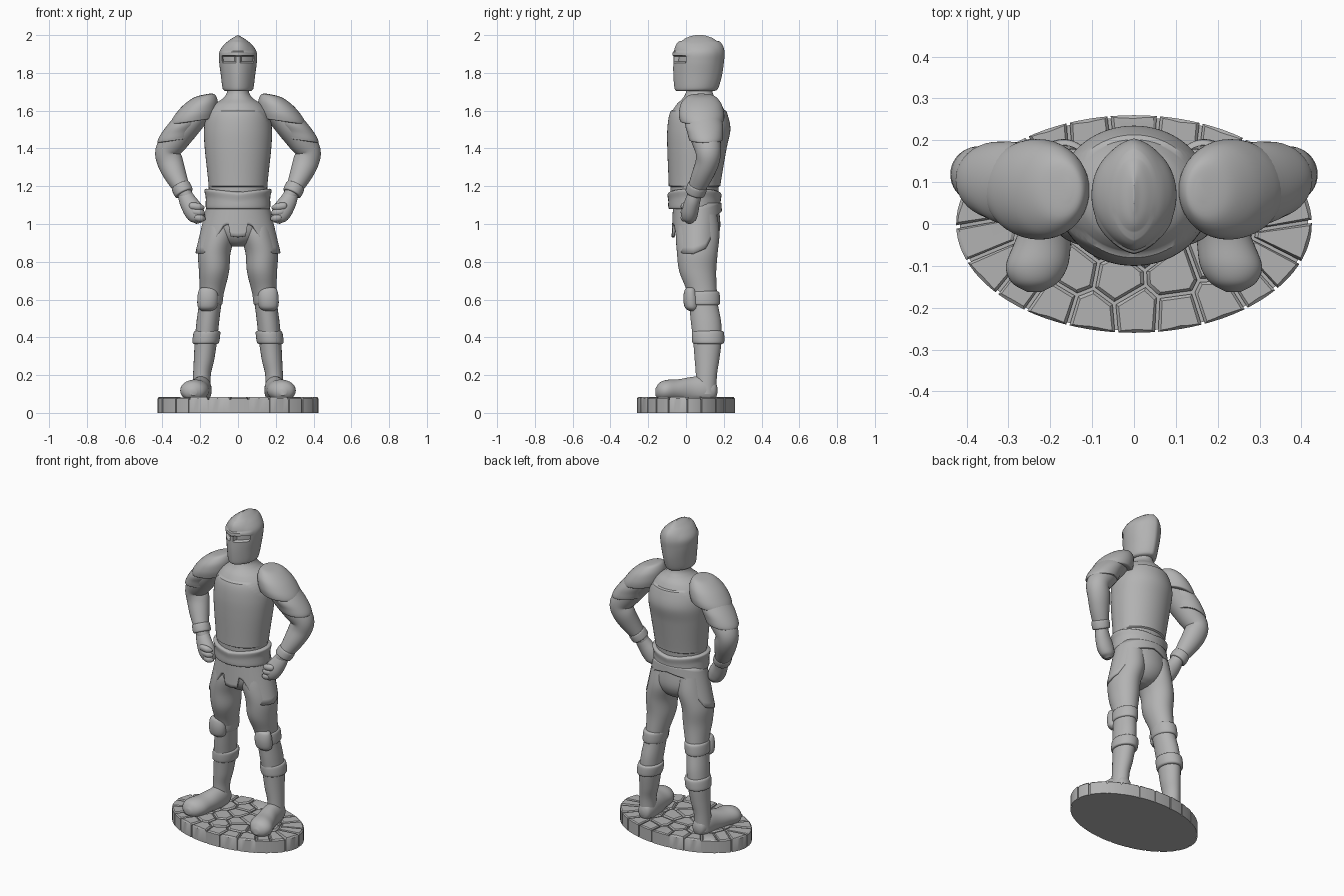
import bpy, bmesh, random
from math import sin, cos, pi
from mathutils import Vector

random.seed(4)
if "Cube" in bpy.data.objects:
    bpy.data.objects.remove(bpy.data.objects["Cube"])

grey = bpy.data.materials.new("pale_grey")
grey.use_nodes = True
grey.diffuse_color = (0.45, 0.45, 0.45, 1)
grey.node_tree.nodes["Principled BSDF"].inputs["Base Color"].default_value = grey.diffuse_color
parts = []
X, Y, Z = Vector((1, 0, 0)), Vector((0, 1, 0)), Vector((0, 0, 1))


def finish(name, bm):
    bmesh.ops.recalc_face_normals(bm, faces=bm.faces[:])
    mesh = bpy.data.meshes.new(name)
    bm.to_mesh(mesh)
    bm.free()
    mesh.materials.append(grey)
    ob = bpy.data.objects.new(name, mesh)
    bpy.context.collection.objects.link(ob)
    parts.append(ob)
    return ob


def spline(rows, steps):
    """Smooth curve through rows of numbers."""
    out = []
    for i in range(len(rows) - 1):
        p0, p1 = rows[max(i - 1, 0)], rows[i]
        p2, p3 = rows[i + 1], rows[min(i + 2, len(rows) - 1)]
        for k in range(steps):
            t = k / steps
            out.append([b + t * (c - a + t * (2 * a - 5 * b + 4 * c - d + t * (3 * b - a - 3 * c + d))) / 2
                        for a, b, c, d in zip(p0, p1, p2, p3)])
    return out + [list(rows[-1])]


def loft(name, rows, axes=(X, Y), warp=None, side=1, sides=40, steps=5):
    """Skin of oval rings (x, y, z, radius a, radius b); axes=None turns rings along the path."""
    bm = bmesh.new()
    rows = spline(rows, steps)
    centres = [Vector(r[:3]) for r in rows]
    rings = []
    for i, row in enumerate(rows):
        if axes:
            u, v = axes
        else:
            t = (centres[min(i + 1, len(rows) - 1)] - centres[max(i - 1, 0)]).normalized()
            v = (Y - t * t.y).normalized()
            u = v.cross(t)
        ring = []
        for k in range(sides):
            w = 2 * pi * k / sides
            p = centres[i] + u * cos(w) * max(row[3], .001) + v * sin(w) * max(row[4], .001)
            if warp:
                p = warp(p)
            ring.append(bm.verts.new((p.x * side, p.y, p.z)))
        rings.append(ring)
    for a, b in zip(rings, rings[1:]):
        for k in range(sides):
            j = (k + 1) % sides
            bm.faces.new((a[k], a[j], b[j], b[k]))
    bm.faces.new(rings[0])
    bm.faces.new(rings[-1])
    return finish(name, bm)


def ramp(points, t):
    for (a, va), (b, vb) in zip(points, points[1:]):
        if t <= b:
            return va + (vb - va) * (t - a) / (b - a)
    return points[-1][1]


# Cobbled oval base: a core disc and stones cut from a ring pattern
RX, RY, TOP = .425, .26, .085


def oval(scale, n, turn=0):
    return [Vector((RX * scale * cos(2 * pi * (k + turn) / n), RY * scale * sin(2 * pi * (k + turn) / n)))
            for k in range(n)]


def clip(poly, mid, normal):
    out = []
    for p, q in zip(poly, poly[1:] + poly[:1]):
        dp, dq = (p - mid).dot(normal), (q - mid).dot(normal)
        if dp <= 0:
            out.append(p)
        if dp * dq < 0:
            out.append(p.lerp(q, dp / (dp - dq)))
    return out


def prism(bm, layers):
    rings = [[bm.verts.new((p.x, p.y, z)) for p in poly] for poly, z in layers]
    for a, b in zip(rings, rings[1:]):
        for k in range(len(a)):
            j = (k + 1) % len(a)
            bm.faces.new((a[k], a[j], b[j], b[k]))
    bm.faces.new(rings[0])
    bm.faces.new(rings[-1])


bm = bmesh.new()
prism(bm, [(oval(.98, 96), 0), (oval(.98, 96), TOP - .014)])
finish("base_core", bm)
seeds = oval(.84, 22, .5) + oval(.53, 11) + oval(.2, 4, .3)
seeds = [s + Vector((random.uniform(-.012, .012), random.uniform(-.012, .012))) for s in seeds]
bm = bmesh.new()
for s in seeds:
    cell = oval(1, 96)
    for o in seeds:
        if o is not s:
            n = (o - s).normalized()
            cell = clip(cell, (s + o) / 2 - n * .004, n)
    if len(cell) > 2:
        mid = sum(cell, Vector((0, 0))) / len(cell)
        inner = [p + (mid - p).normalized() * .008 for p in cell]
        prism(bm, [(cell, 0), (cell, TOP - .009), (inner, TOP - random.uniform(0, .004))])
finish("base_stones", bm)


# Torso with a raised breastplate and backplate
def plate_edge(p):
    width = .095 + .09 * max(0, min(1, (1.605 - p.z) / .11)) ** .6
    if p.z < 1.605 and p.z > 1.2 and abs(p.x) < width:
        p.y += .009 if p.y > .06 else -.009
    return p


loft("torso", [(0, .045, 1.12, .155, .125), (0, .045, 1.19, .155, .127), (0, .048, 1.25, .16, .132),
               (0, .058, 1.4, .176, .148), (0, .068, 1.5, .18, .158), (0, .066, 1.58, .165, .145),
               (0, .068, 1.63, .13, .12), (0, .07, 1.665, .08, .088), (0, .07, 1.7, .058, .07),
               (0, .07, 1.76, .056, .068)], warp=plate_edge, sides=72, steps=9)
loft("belt", [(0, .045, 1.08, .155, .125), (0, .045, 1.085, .17, .138), (0, .045, 1.13, .171, .139),
              (0, .045, 1.165, .178, .143), (0, .045, 1.175, .165, .13)],
     warp=lambda p: p + Z * (.12 * abs(p.x) - .008) * (1 if p.z > 1.12 else 0))
loft("pelvis", [(0, .055, 1.12, .15, .115), (0, .06, 1.0, .16, .122), (0, .06, .94, .14, .11),
                (0, .06, .9, .09, .08), (0, .06, .88, .04, .04)])

# Hanging waist plates: one flared skirt with a scalloped hem
HEM = [(0, .93), (.2, .935), (.27, 1.0), (.42, .99), (.6, .93), (.75, .865), (.95, .845),
       (1.4, .845), (1.9, .87), (2.15, .93), (2.5, 1.05), (3.2, 1.075)]
bm = bmesh.new()
rings = []
for i in range(160):
    w = -pi + 2 * pi * i / 160
    hem = ramp(HEM, abs(w))
    ring = []
    for k in range(9):
        z = 1.11 + (hem - 1.11) * k / 8
        drop = (1.11 - z) / .26
        ring.append(bm.verts.new(((.163 + .062 * drop) * sin(w), .06 - (.128 + .012 * drop) * cos(w), z)))
    rings.append(ring)
for a, b in zip(rings, rings[1:] + rings[:1]):
    for k in range(8):
        bm.faces.new((a[k], b[k], b[k + 1], a[k + 1]))
skirt = finish("waist_plates", bm)
solid = skirt.modifiers.new("thickness", "SOLIDIFY")
solid.thickness = .015
solid.offset = -1


# Helmet with a keel and two eye slits
def helmet_shape(p):
    front = p.y < .02
    if p.z < 1.97:
        p.y += (-1 if front else 1) * .012 * max(0, 1 - abs(p.x) / .06)
    if front and abs(p.z - 1.876) < .016 and .014 < abs(p.x) < .082:
        p.y += .022
    elif front and 1.89 < p.z < 1.912:
        p.y -= .006
    return p


loft("helmet", [(0, .05, 1.705, .07, .09), (0, .055, 1.72, .082, .104), (0, .062, 1.79, .091, .117),
                (0, .067, 1.86, .1, .122), (0, .07, 1.91, .099, .122), (0, .07, 1.95, .073, .11),
                (0, .07, 1.98, .036, .078), (0, .07, 1.994, .012, .045), (0, .07, 2.0, .002, .02)],
     warp=helmet_shape, sides=64, steps=8)


def cuff(name, p, q, a, b, axes, side):
    """Rounded band around a limb from p to q."""
    p, q = Vector(p), Vector(q)
    rows = [(*p.lerp(q, t), a * s, b * s) for t, s in ((0, .84), (.1, .97), (.5, 1), (.9, .97), (1, .84))]
    loft(name, rows, axes, side=side)


for side, tag in ((1, "left_"), (-1, "right_")):
    # Legs
    loft(tag + "leg", [(.09, .065, 1.05, .08, .1), (.1, .062, .95, .09, .115), (.125, .06, .85, .086, .108),
                       (.127, .062, .75, .08, .098), (.137, .083, .65, .066, .08), (.147, .092, .58, .06, .076),
                       (.16, .106, .48, .06, .08), (.17, .113, .38, .059, .075), (.18, .111, .28, .054, .065),
                       (.191, .108, .2, .047, .056), (.193, .105, .1, .05, .055)], side=side)
    cuff(tag + "knee_band", (.143, .092, .645), (.15, .096, .57), .068, .086, (X, Y), side)
    cuff(tag + "calf_band", (.163, .116, .435), (.172, .118, .365), .072, .086, (X, Y), side)
    loft(tag + "knee_plate", [(.16, .03, .665, .02, .015), (.16, .025, .655, .045, .03), (.16, .026, .61, .055, .04),
                              (.162, .03, .56, .05, .037), (.163, .036, .54, .028, .02)], side=side)
    # Boot, flattened on the ground
    loft(tag + "boot", [(.19, .166, .12, .012, .015), (.19, .152, .12, .038, .048), (.192, .1, .12, .052, .075),
                        (.2, .03, .12, .058, .07), (.217, -.04, .12, .067, .058), (.232, -.1, .118, .074, .057),
                        (.237, -.14, .115, .055, .045), (.238, -.162, .11, .018, .018)], axes=(X, Z), side=side,
         warp=lambda p: Vector((p.x, p.y, max(p.z, TOP - .005))))

    # Shoulder plates, higher towards the neck
    def tilt(p):
        return p + Z * .15 * (.27 - p.x)

    loft(tag + "shoulder_plate", [(.16, .08, 1.672, .01, .02), (.178, .08, 1.664, .055, .07), (.2, .08, 1.63, .092, .105),
                                  (.222, .082, 1.585, .114, .119), (.236, .084, 1.55, .121, .118),
                                  (.236, .084, 1.538, .114, .11), (.23, .084, 1.545, .08, .08)], warp=tilt, side=side)
    loft(tag + "upper_arm_plate", [(.25, .09, 1.58, .085, .09), (.285, .095, 1.53, .097, .1), (.313, .102, 1.49, .1, .095),
                                   (.327, .105, 1.462, .099, .091), (.327, .105, 1.452, .092, .085),
                                   (.325, .105, 1.46, .06, .06)], warp=tilt, side=side)
    # Bent arm
    loft(tag + "arm", [(.19, .08, 1.6, .06, .08), (.27, .09, 1.525, .075, .085), (.33, .105, 1.45, .073, .078),
                       (.372, .118, 1.385, .066, .068), (.358, .112, 1.325, .068, .062), (.33, .085, 1.255, .058, .056),
                       (.295, .055, 1.185, .043, .046), (.27, .04, 1.14, .036, .036)], axes=None, side=side)
    cuff(tag + "wrist_band", (.306, .062, 1.205), (.284, .047, 1.16), .052, .054, None, side)
    # Fist resting on the hip
    loft(tag + "hand", [(.285, .05, 1.165, .036, .036), (.265, .035, 1.12, .046, .04), (.235, .022, 1.07, .052, .044),
                        (.213, .018, 1.03, .042, .038), (.205, .017, 1.005, .016, .016)], axes=None, side=side)
    for i in range(3):
        z = 1.095 - .03 * i
        loft(tag + "finger_%d" % (i + 1), [(.262 - .012 * i, .0, z, .004, .004), (.25 - .012 * i, -.008, z, .018, .016),
                                           (.205 - .006 * i, -.01, z - .004, .019, .017),
                                           (.178 - .003 * i, .0, z - .008, .005, .005)],
             axes=(Z, Y), side=side, sides=20)

# Smooth shading with crisp edges
for ob in bpy.context.selected_objects:
    ob.select_set(False)
for ob in parts:
    ob.select_set(True)
bpy.context.view_layer.objects.active = parts[0]
bpy.ops.object.shade_smooth_by_angle(angle=.6)
